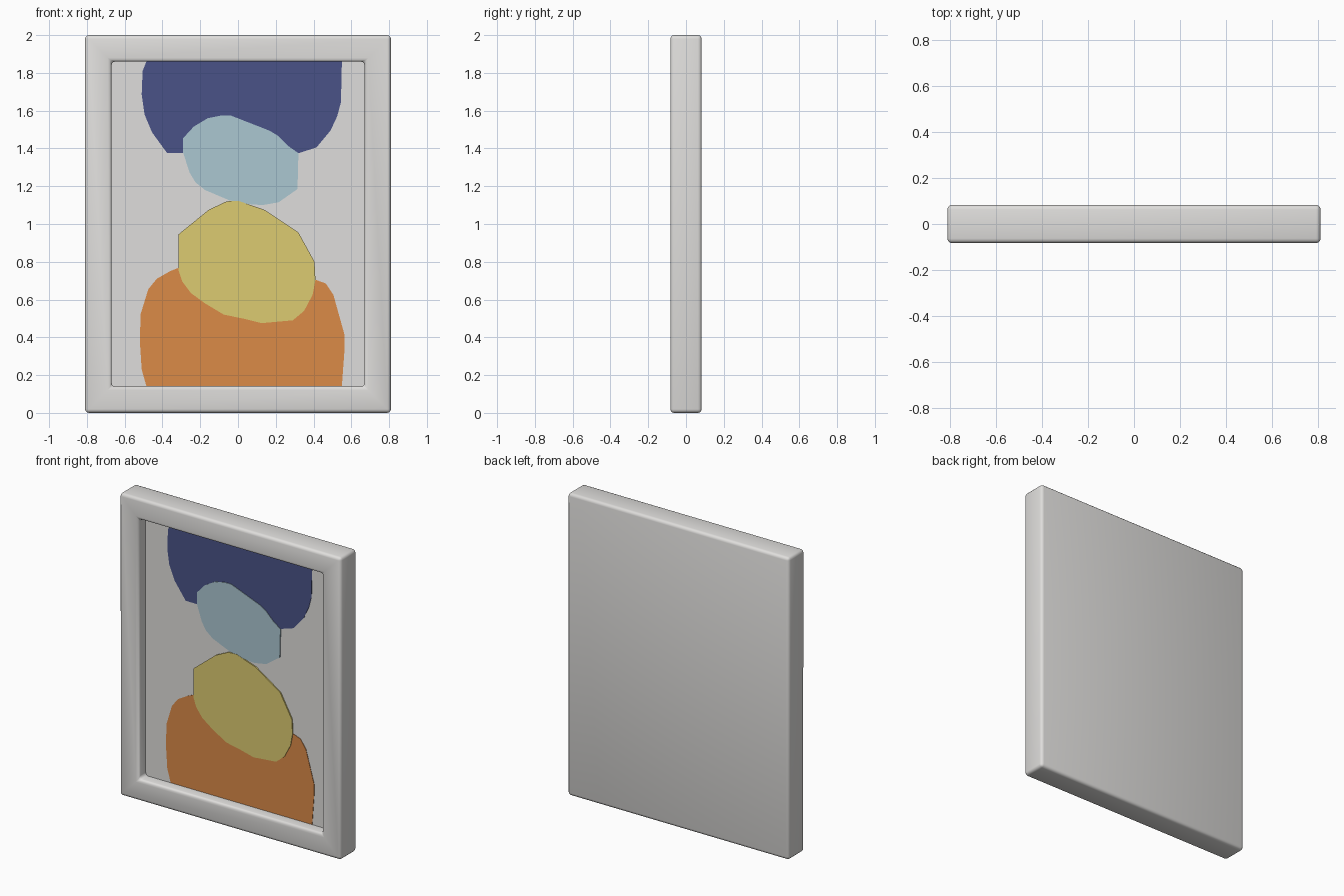
import bpy, bmesh
from mathutils import Vector

if "Cube" in bpy.data.objects:
    bpy.data.objects.remove(bpy.data.objects["Cube"])

W, D, H = 0.81, 0.083, 2.0      # half width, half depth, height
BORDER, FLOOR_Y = 0.14, -0.008  # frame border, recessed panel position


def material(name, rgb):
    m = bpy.data.materials.new(name)
    m.diffuse_color = (*rgb, 1)
    m.use_nodes = True
    m.node_tree.nodes["Principled BSDF"].inputs["Base Color"].default_value = m.diffuse_color
    return m


def add_object(name, bm, mat):
    bmesh.ops.recalc_face_normals(bm, faces=bm.faces)
    mesh = bpy.data.meshes.new(name)
    bm.to_mesh(mesh)
    bm.free()
    mesh.materials.append(mat)
    obj = bpy.data.objects.new(name, mesh)
    bpy.context.collection.objects.link(obj)
    return obj


# Frame and recessed panel: box, inset front, pushed in, edges rounded
bm = bmesh.new()
bmesh.ops.create_cube(bm, size=1)
for v in bm.verts:
    v.co = Vector((v.co.x * 2 * W, v.co.y * 2 * D, (v.co.z + 0.5) * H))
bm.normal_update()
front = min(bm.faces, key=lambda f: f.calc_center_median().y)
bmesh.ops.inset_region(bm, faces=[front], thickness=BORDER, use_even_offset=True)
floor = bmesh.ops.extrude_discrete_faces(bm, faces=[front])["faces"][0]
for v in floor.verts:
    v.co.y = FLOOR_Y
# keep the panel outline and the mitre lines unrounded
floor_edges = set(floor.edges)
bm.normal_update()
edges = [e for e in bm.edges
         if e not in floor_edges and e.calc_face_angle(0) > 0.5]
bmesh.ops.bevel(bm, geom=edges, offset=0.02, segments=3, profile=0.5,
                affect='EDGES', clamp_overlap=True)
frame = add_object("picture_frame", bm, material("pale_grey", (0.74, 0.73, 0.715)))
bpy.context.view_layer.objects.active = frame
frame.select_set(True)
bpy.ops.object.shade_smooth_by_angle(angle=0.7)
frame.select_set(False)


def painted_shape(name, mat, thickness, outline):
    """Thin flat plate lying on the recessed panel, outline in (x, z)."""
    bm = bmesh.new()
    face = bm.faces.new([bm.verts.new((x, FLOOR_Y, z)) for x, z in outline])
    top = bmesh.ops.extrude_face_region(bm, geom=[face])["geom"]
    for v in top:
        if isinstance(v, bmesh.types.BMVert):
            v.co.y -= thickness
    return add_object(name, bm, mat)


# Painted pebbles, from the top of the picture to the bottom
painted_shape("top_pebble", material("navy", (0.068, 0.086, 0.244)), 0.003, [
    (-.485, 1.86), (-.505, 1.81), (-.51, 1.685), (-.495, 1.58), (-.455, 1.485),
    (-.375, 1.375), (.32, 1.375), (.415, 1.405), (.49, 1.495), (.525, 1.57),
    (.545, 1.645), (.55, 1.86)])
painted_shape("upper_pebble", material("light_blue", (0.41, 0.57, 0.64)), 0.006, [
    (-.29, 1.455), (-.29, 1.375), (-.255, 1.27), (-.225, 1.22), (-.175, 1.18),
    (-.045, 1.125), (.06, 1.105), (.13, 1.1), (.215, 1.115), (.315, 1.185),
    (.32, 1.375), (.27, 1.41), (.215, 1.465), (.165, 1.495), (-.04, 1.575),
    (-.085, 1.575), (-.16, 1.56), (-.235, 1.515)])
painted_shape("lower_pebble", material("mustard", (0.72, 0.60, 0.166)), 0.008, [
    (-.315, .945), (-.315, .755), (-.295, .695), (-.25, .635), (-.175, .58),
    (-.075, .52), (.025, .50), (.125, .475), (.29, .49), (.35, .54),
    (.395, .625), (.41, .705), (.405, .80), (.32, .955), (.14, 1.075),
    (0, 1.123), (-.06, 1.12), (-.155, 1.075)])
painted_shape("bottom_pebble", material("orange", (0.71, 0.256, 0.064)), 0.003, [
    (-.485, .142), (-.51, .23), (-.52, .385), (-.515, .525), (-.475, .655),
    (-.43, .71), (-.36, .75), (-.315, .768), (.41, .705), (.465, .685),
    (.505, .625), (.565, .41), (.565, .35), (.55, .142)])
